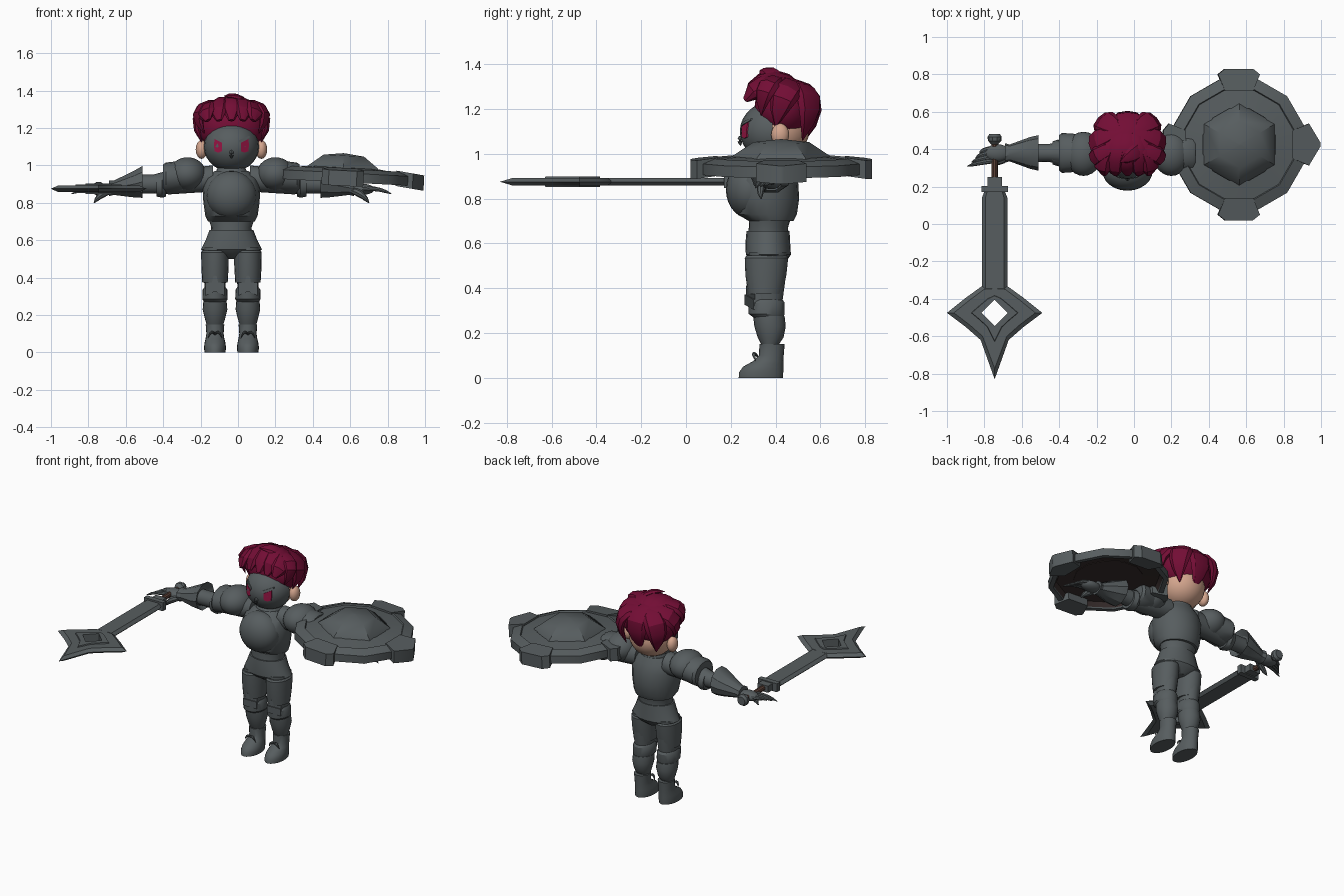
import bpy, bmesh
from math import cos, sin, pi, sqrt, radians
from mathutils import Vector

if "Cube" in bpy.data.objects:
    bpy.data.objects.remove(bpy.data.objects["Cube"])

CX = -0.035          # body centre line
PARTS = []


def material(name, rgb):
    m = bpy.data.materials.new(name)
    m.use_nodes = True
    m.diffuse_color = (*rgb, 1)
    m.node_tree.nodes["Principled BSDF"].inputs["Base Color"].default_value = (*rgb, 1)
    return m


STEEL = material("steel_grey", (0.095, 0.11, 0.115))
HAIR = material("crimson_hair", (0.17, 0.004, 0.035))
SKIN = material("skin", (0.66, 0.38, 0.27))
EYE = material("eye_red", (0.32, 0.008, 0.06))
LEATHER = material("dark_leather", (0.04, 0.027, 0.026))
GRIP = material("grip_brown", (0.11, 0.055, 0.04))


def finish(name, bm, mat, side=1, cx=CX):
    for v in bm.verts:
        v.co.x = cx + side * v.co.x
    bmesh.ops.recalc_face_normals(bm, faces=bm.faces)
    me = bpy.data.meshes.new(name)
    bm.to_mesh(me)
    bm.free()
    me.materials.append(mat)
    ob = bpy.data.objects.new(name, me)
    bpy.context.collection.objects.link(ob)
    PARTS.append(ob)
    return ob


def loft(name, loops, mat, side=1, cx=CX, closed=False, caps=True):
    """Skin a list of equal-length vertex loops."""
    bm = bmesh.new()
    rows = [[bm.verts.new(p) for p in lp] for lp in loops]
    n = len(rows[0])
    pairs = list(zip(rows, rows[1:])) + ([(rows[-1], rows[0])] if closed else [])
    for a, b in pairs:
        for i in range(n):
            j = (i + 1) % n
            bm.faces.new((a[i], a[j], b[j], b[i]))
    if caps and not closed:
        bm.faces.new(rows[0])
        bm.faces.new(rows[-1])
    return finish(name, bm, mat, side, cx)


def turns(n, start=0):
    return [(cos(start + 2 * pi * i / n), sin(start + 2 * pi * i / n)) for i in range(n)]


def tower(name, rows, mat, side=1, x=0, n=20):
    """Upright body: rows of (z, half width, y front, y back)."""
    loft(name, [[(x + w * c, (f + b) / 2 + (b - f) / 2 * s, z) for c, s in turns(n)]
                for z, w, f, b in rows], mat, side)


def sleeve(name, rows, mat, side=1, n=16):
    """Sideways body: rows of (x, z, half depth, half height)."""
    loft(name, [[(x, 0.38 + d * c, z + h * s) for c, s in turns(n)]
                for x, z, d, h in rows], mat, side)


def ball(name, c, r, mat, side=1, cut_y=None):
    bm = bmesh.new()
    bmesh.ops.create_uvsphere(bm, u_segments=24, v_segments=14, radius=1)
    for v in bm.verts:
        v.co = [c[k] + r[k] * v.co[k] for k in range(3)]
    if cut_y:
        res = bmesh.ops.bisect_plane(bm, geom=bm.verts[:] + bm.edges[:] + bm.faces[:],
                                     plane_co=(0, cut_y, 0), plane_no=(0, 1, 0), clear_outer=True)
        bmesh.ops.contextual_create(bm, geom=[e for e in res["geom_cut"] if isinstance(e, bmesh.types.BMEdge)])
    return finish(name, bm, mat, side)


def tapered(name, pts, w, t, mat, side=1, away=None, shape=(0.5, 0.9, 1, 0.9, 0.6, 0.05)):
    """Bent tapering strand along a three-point curve."""
    a, b, c = map(Vector, pts)
    loops = []
    for i, k in enumerate(shape):
        u = i / (len(shape) - 1)
        p = a * (1 - u) ** 2 + b * 2 * u * (1 - u) + c * u * u
        d = ((b - a) * (1 - u) + (c - b) * u).normalized()
        up = (p - Vector(away)) if away else Vector((0, 0, 1))
        x = d.cross(up).normalized()
        y = x.cross(d)
        loops.append([p + x * w * k * q + y * t * k * r for q, r in turns(8)])
    loft(name, loops, mat, side)


def box(name, c, h, mat, side=1, cx=CX):
    loft(name, [[(c[0] + h[0] * x, c[1] + h[1] * y, c[2] + h[2] * z)
                 for x, y in ((-1, -1), (1, -1), (1, 1), (-1, 1))] for z in (-1, 1)], mat, side, cx)


# Torso, breastplate, waist and hips
tower("cuirass", [(.70, .125, .28, .48), (.73, .14, .23, .495), (.80, .15, .21, .505), (.88, .155, .21, .50),
                  (.93, .14, .24, .48), (.97, .09, .30, .46)], STEEL)
ball("breastplate", (0, .285, .84), (.135, .107, .13), STEEL)
tower("waist", [(.62, .11, .275, .46), (.67, .108, .28, .455), (.72, .125, .28, .47)], STEEL)
tower("hip_plate", [(.50, .03, .33, .42), (.53, .135, .285, .455), (.55, .163, .267, .468),
                    (.60, .138, .265, .465), (.655, .117, .27, .462)], STEEL)
tower("collar", [(.93, .10, .28, .47), (.985, .075, .315, .455)], STEEL)
tower("neck", [(.93, .055, .33, .45), (1.05, .055, .33, .45)], SKIN)

# Legs
for s, tag in ((1, "left"), (-1, "right")):
    X = .088
    tower(tag + "_thigh", [(.34, .055, .30, .43), (.45, .064, .28, .445), (.56, .066, .28, .45)], STEEL, s, X)
    tower(tag + "_thigh_guard", [(.375, .068, .277, .43), (.46, .073, .265, .448), (.535, .074, .262, .456),
                                 (.545, .066, .27, .45)], STEEL, s, X)
    tower(tag + "_knee_band", [(.27, .058, .30, .435), (.285, .068, .28, .44), (.335, .066, .277, .44),
                               (.35, .056, .29, .43)], STEEL, s, X)
    for k, z in enumerate((.335, .375)):
        loft(tag + "_knee_cap", [[(X + .05 * x, .285 - d + .04 * abs(x), z + .03 * zz)
                                  for x, zz in ((-1, .5), (0, 1.2), (1, .5), (1, -1), (0, -.3), (-1, -1))]
                                 for d in (-.03, .024 - .006 * k)], STEEL, s)
    tower(tag + "_shin", [(.15, .045, .335, .415), (.18, .054, .32, .435), (.23, .066, .305, .445),
                          (.275, .062, .30, .44)], STEEL, s, X)
    tower(tag + "_ankle", [(.12, .038, .345, .42), (.17, .04, .34, .415)], STEEL, s, X)
    tower(tag + "_boot", [(0, .056, .235, .432), (.025, .059, .237, .434), (.05, .056, .255, .434),
                          (.075, .05, .30, .435), (.10, .046, .325, .436), (.15, .05, .328, .44)], STEEL, s, X)
    for k in (-1, 1):
        tapered(tag + "_boot_lace", [(X, .32, .095), (X + .02 * k, .29, .13), (X + .038 * k, .31, .075)],
                .01, .007, STEEL, s)

# Arms with shoulder guards, flared cuffs and gauntlets
for s, tag in ((1, "left"), (-1, "right")):
    ball(tag + "_shoulder_guard", (.235, .375, .953), (.10, .118, .09), STEEL, s)
    sleeve(tag + "_arm_guard", [(.22, .94, .085, .075), (.28, .94, .102, .083), (.35, .932, .107, .083),
                                (.365, .93, .095, .075)], STEEL, s)
    sleeve(tag + "_arm", [(.10, .93, .07, .07), (.33, .91, .065, .065), (.42, .90, .048, .05),
                          (.54, .90, .05, .05)], STEEL, s)
    sleeve(tag + "_elbow", [(.35, .895, .06, .062), (.37, .893, .072, .066), (.40, .893, .062, .06)], STEEL, s)
    sleeve(tag + "_cuff", [(.50, .905, .06, .06), (.475, .912, .095, .09), (.52, .90, .085, .075),
                           (.63, .88, .045, .04), (.655, .877, .052, .044)], STEEL, s, 10)
    ball(tag + "_palm", (.695, .38, .872), (.07, .046, .03), STEEL, s)
    for k in range(4):
        y = .405 - .022 * k
        tip = .79 + .022 * k
        tapered(tag + "_finger", [(.70, y, .872), (.78, y - .005, .885), (tip, y - .03, .862 - .005 * k)],
                .014, .012, STEEL, s, shape=(1, 1, 1, .9, .7, .15))
    tapered(tag + "_thumb", [(.65, .35, .865), (.70, .325, .85), (.735, .335, .80)],
            .02, .02, STEEL, s, shape=(.9, 1, 1, .8, .6, .15))

# Head, mask, eyes and ears
MC, MR = (0, .39, 1.1), (.148, .15, .135)
ball("head", (0, .405, 1.105), (.141, .145, .134), SKIN)
ball("mask", MC, MR, STEEL, cut_y=.385)
tapered("nose", [(0, .25, 1.08), (0, .235, 1.06), (0, .245, 1.035)], .012, .012, STEEL)


def on_mask(x, z, lift):
    return (x, MC[1] - lift - MR[1] * sqrt(1 - (x / MR[0]) ** 2 - ((z - MC[2]) / MR[2]) ** 2), z)


for s, tag in ((1, "left"), (-1, "right")):
    outline = [(.052, 1.075), (.07, 1.068), (.09, 1.075), (.094, 1.11), (.09, 1.14), (.07, 1.13), (.05, 1.12)]
    loft(tag + "_eye", [[on_mask(x, z, d) for x, z in outline] for d in (-.004, .004)], EYE, s)
    brow = [(.04, 1.122), (.07, 1.134), (.098, 1.148), (.096, 1.158), (.07, 1.148), (.04, 1.134)]
    loft(tag + "_brow", [[on_mask(x, z, d) for x, z in brow] for d in (-.004, .005)], STEEL, s)
    ball(tag + "_ear", (.16, .42, 1.085), (.031, .04, .05), SKIN, s)

# Hair: a cap with swept locks
CORE = (0, .42, 1.15)
ball("hair_cap", (0, .435, 1.2), (.178, .13, .135), HAIR)
for x in (-.125, -.065, .0, .06, .115):
    tapered("front_lock", [(.3 * x, .51, 1.29), (1.3 * x, .35, 1.41 - 4 * x * x), (x, .265, 1.24)],
            .056, .035, HAIR, away=CORE, shape=(.5, .9, 1, 1, .9, .3))
for s in (1, -1):
    tapered("side_lock", [(.03 * s, .50, 1.31), (.25 * s, .43, 1.31), (.158 * s, .40, 1.12)],
            .065, .03, HAIR, away=CORE)
    tapered("side_front_lock", [(.05 * s, .42, 1.33), (.24 * s, .34, 1.33), (.145 * s, .335, 1.17)],
            .05, .03, HAIR, away=CORE)
    tapered("rear_lock", [(.04 * s, .50, 1.31), (.19 * s, .59, 1.27), (.11 * s, .52, 1.06)],
            .07, .03, HAIR, away=CORE)
tapered("nape_lock", [(0, .48, 1.32), (0, .65, 1.26), (0, .525, 1.05)], .08, .03, HAIR, away=CORE)
tapered("cowlick", [(.09, .42, 1.30), (.05, .38, 1.38), (-.04, .33, 1.37)], .045, .022, HAIR, away=CORE)

# Sword, pointing forward from the right hand
SX, SZ = -.745, .875
half = [(.065, .145), (.155, .08), (.255, 0), (.155, -.075), (.075, -.145)]
rim = [(0, .145)] + half + [(0, -.355)] + [(-x, y) for x, y in reversed(half)]


def head_loop(u, z):
    out = []
    for x, y in rim:
        k = .07 / (abs(x) + abs(y))
        f = 1 + (k - 1) * u
        out.append((x * f, y * f - .475, SZ + z))
    return out


loft("sword_head", [head_loop(u, z) for u, z in ((0, 0), (.2, .017), (.7, .017), (.72, .024), (1, .024),
                    (1, -.024), (.72, -.024), (.7, -.017), (.2, -.017))], STEEL, cx=SX, closed=True)
loft("sword_blade", [[(x * k, y, SZ + z) for x, z in ((-.068, 0), (-.05, .017), (.05, .017), (.068, 0),
                     (.05, -.017), (-.05, -.017))] for y, k in ((-.345, 1), (.14, 1), (.175, .8))], STEEL, cx=SX)
box("sword_guard", (0, .187, SZ), (.07, .017, .028), STEEL, cx=SX)
box("sword_neck", (0, .225, SZ), (.038, .027, .022), STEEL, cx=SX)


def rod(name, rows, mat):
    loft(name, [[(r * c, y, SZ + r * s) for c, s in turns(10)] for y, r in rows], mat, cx=SX)


rod("sword_grip", [(.22, .017), (.45, .017)], GRIP)
rod("sword_pommel", [(.425, .018), (.445, .036), (.465, .038), (.482, .028)], STEEL)

# Shield, lying flat above the left arm
start = len(PARTS)


def disc(name, rows, mat, n, turn, caps=True, closed=False):
    loft(name, [[(r * c, r * s, z) for c, s in turns(n, radians(turn))] for r, z in rows],
         mat, cx=0, caps=caps, closed=closed)


disc("shield_body", [(.20, .048), (.30, .034), (.305, .042), (.365, .02), (.365, -.03), (.335, -.03),
                     (.315, .012), (.20, .022)], STEEL, 12, 15, closed=True)
disc("shield_lining", [(.335, -.029), (.315, .008), (.20, .018)], LEATHER, 12, 15, caps=False)
disc("shield_lining_centre", [(.21, .014), (.21, .02)], LEATHER, 12, 15)
disc("shield_boss", [(.225, .03), (.215, .052), (.125, .112), (.005, .125)], STEEL, 6, 30)
for q in range(4):
    c, s = cos(q * pi / 2), sin(q * pi / 2)
    end = .435 if q == 0 else .405
    flat = .012 if q == 0 else .075
    shape = [(.285, -.075), (.375, -.112), (end, -flat), (end, flat), (.375, .112), (.285, .075)]
    loft("shield_rim_plate", [[(r * c - w * s, r * s + w * c, z - .12 * (r - .3)) for r, w in shape]
                              for z in (-.037, .045)], STEEL, cx=0)
for ob in PARTS[start:]:
    ob.location = (.56, .425, .94)
    ob.rotation_euler = (0, radians(3), 0)

# Smooth shading with crisp edges
for ob in PARTS:
    ob.select_set(True)
bpy.context.view_layer.objects.active = PARTS[0]
bpy.ops.object.shade_smooth_by_angle(angle=radians(32))
